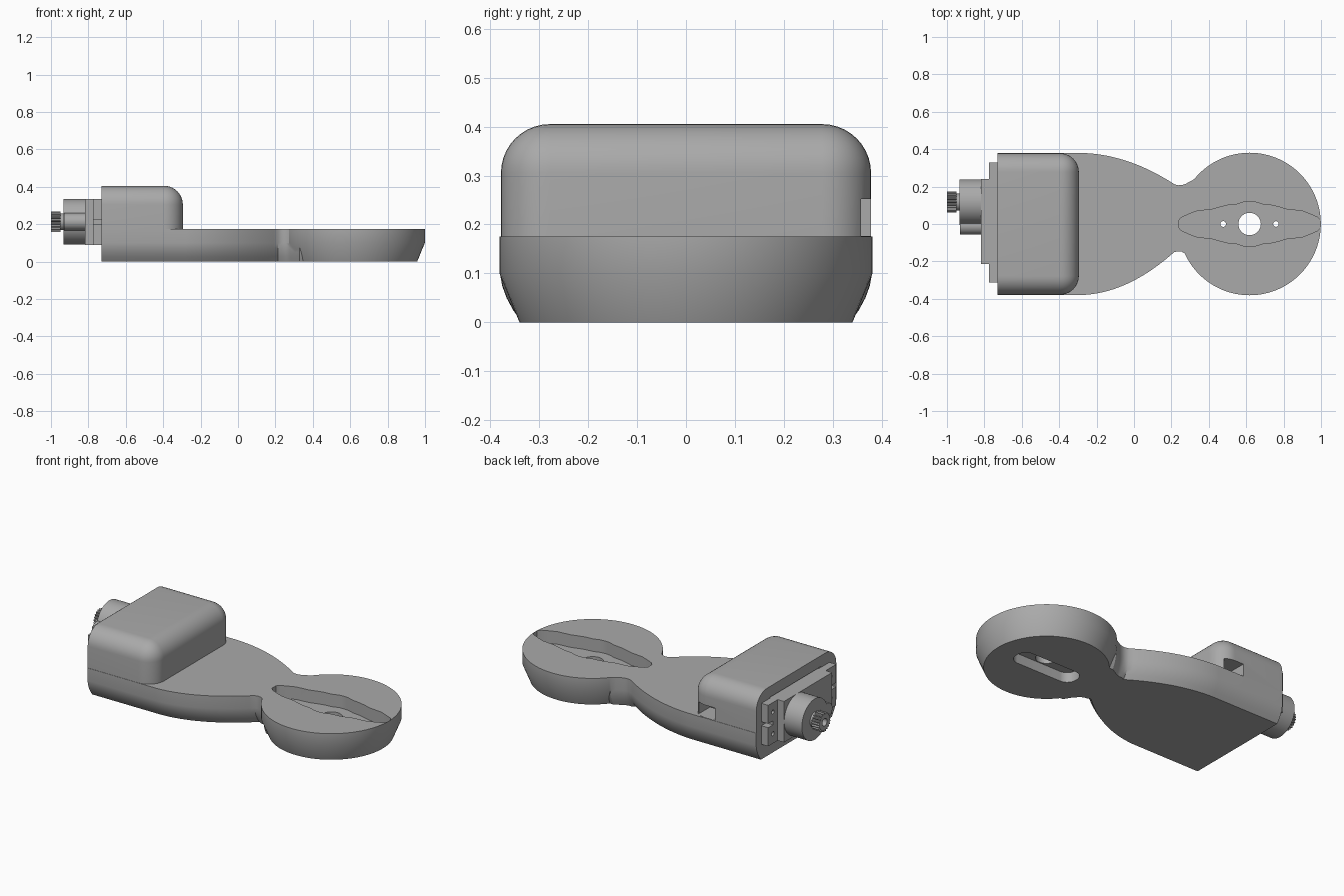
import bpy, bmesh, math
from mathutils import Matrix

if "Cube" in bpy.data.objects:
    bpy.data.objects.remove(bpy.data.objects["Cube"])

grey = bpy.data.materials.new("plain_grey")
grey.use_nodes = True
grey.diffuse_color = (0.4, 0.4, 0.4, 1)
grey.node_tree.nodes["Principled BSDF"].inputs["Base Color"].default_value = (0.4, 0.4, 0.4, 1)


def finish(name, bm):
    bmesh.ops.recalc_face_normals(bm, faces=bm.faces)
    mesh = bpy.data.meshes.new(name)
    bm.to_mesh(mesh)
    bm.free()
    mesh.materials.append(grey)
    ob = bpy.data.objects.new(name, mesh)
    bpy.context.collection.objects.link(ob)
    return ob


def loft(name, rings):
    """Closed solid through a list of equal-length point rings."""
    bm = bmesh.new()
    rows = [[bm.verts.new(p) for p in ring] for ring in rings]
    n = len(rows[0])
    for a, b in zip(rows, rows[1:]):
        for i in range(n):
            j = (i + 1) % n
            bm.faces.new((a[i], a[j], b[j], b[i]))
    bm.faces.new(rows[0])
    bm.faces.new(rows[-1])
    return finish(name, bm)


def box(name, x, y, z, bevel=0, pick=None):
    bm = bmesh.new()
    bmesh.ops.create_cube(bm, size=1)
    for v in bm.verts:
        v.co = [r[0] if c < 0 else r[1] for c, r in zip(v.co, (x, y, z))]
    if bevel:
        edges = [e for e in bm.edges if pick(*((e.verts[0].co + e.verts[1].co) / 2))]
        bmesh.ops.bevel(bm, geom=edges, offset=bevel, segments=10, profile=0.5, affect='EDGES')
    return finish(name, bm)


def rod(name, axis, centre, r, span, sides=64, r2=None):
    """Cylinder along x or z; r2 alternates the radius to make teeth."""
    rings = []
    for s in span:
        ring = []
        for i in range(sides):
            a = 2 * math.pi * i / sides
            k = r2 if r2 and i % 4 > 1 else r
            u, v = centre[0] + k * math.cos(a), centre[1] + k * math.sin(a)
            ring.append((s, u, v) if axis == 'x' else (u, v, s))
        rings.append(ring)
    return loft(name, rings)


def combine(target, other, op):
    mod = target.modifiers.new(op.lower(), 'BOOLEAN')
    mod.operation, mod.solver, mod.object = op, 'EXACT', other
    bpy.context.view_layer.update()
    dg = bpy.context.evaluated_depsgraph_get()
    mesh = bpy.data.meshes.new_from_object(target.evaluated_get(dg))
    target.modifiers.clear()
    target.data = mesh
    bpy.data.objects.remove(other)


# Arm: plan outline with a rounded lower edge and a narrow neck
stations = []
for i in range(25):
    x = -0.73 if i == 0 else -0.3 + 0.515 * i / 24
    t = max(0, x + 0.3)
    stations.append((x, 0.38 - 0.63 * t * t, 0.38 - 0.867 * t * t, 0.045))
for x, left, right in ((0.235, 0.207, 0.146), (0.255, 0.208, 0.148), (0.275, 0.214, 0.16),
                       (0.305, 0.23, 0.195), (0.33, 0.245, 0.235), (0.4, 0.24, 0.24)):
    stations.append((x, left, right, 0.03))
edge = [(0, 0.175), (0, 0.1), (0.1, 0.075), (0.3, 0.05), (0.6, 0.025), (1, 0)]
arm = loft("arm_body", [
    [(x, l - k * d, z) for k, z in edge] + [(x, -r + k * d, z) for k, z in reversed(edge)]
    for x, l, r, d in stations])

# Round pad with a tapered lower half
CX = 0.618
pad = loft("pad", [[(CX + r * math.cos(math.tau * i / 96), r * math.sin(math.tau * i / 96), z)
                    for i in range(96)] for r, z in ((0.34, 0), (0.381, 0.1), (0.381, 0.175))])
combine(arm, pad, 'UNION')

# Raised housing, rounded on the top, sides and inner end
housing = box("housing", (-0.73, -0.295), (-0.378, 0.378), (0.12, 0.405), 0.1,
              lambda x, y, z: (z > 0.4 and x > -0.7) or (x > -0.3 and abs(y) > 0.3))
combine(arm, housing, 'UNION')

# Motor cavity and cable window
combine(arm, box("cavity", (-0.8, -0.33), (-0.24, 0.25), (0.085, 0.34)), 'DIFFERENCE')
combine(arm, box("window", (-0.455, -0.335), (0.2, 0.5), (0.177, 0.252)), 'DIFFERENCE')

# Pocket shaped like a two-armed horn
half = [(0.38, 0.018), (0.365, 0.035), (0.32, 0.055), (0.28, 0.07), (0.2, 0.078),
        (0.16, 0.09), (0.12, 0.1), (0.07, 0.105), (0.03, 0.118), (0, 0.12)]
upper = [(x, y) for x, y in half] + [(-x, y) for x, y in reversed(half[:-1])]
plan = upper + [(x, -y) for x, y in reversed(upper)]
combine(arm, loft("pocket", [[(CX + x, y, z) for x, y in plan] for z in (0.1, 0.3)]), 'DIFFERENCE')

# Rounded slot underneath, then the three through holes
slot = box("slot", (CX - 0.21, CX + 0.21), (-0.065, 0.065), (-0.1, 0.06), 0.06,
           lambda x, y, z: abs(x - CX) > 0.2 and abs(y) > 0.06)
combine(arm, slot, 'DIFFERENCE')
for dx, r in ((0, 0.06), (-0.141, 0.015), (0.141, 0.015)):
    combine(arm, rod("hole", 'z', (CX + dx, 0), r, (-0.1, 0.3), 32), 'DIFFERENCE')

# Motor: case, mounting flange, gear tower and toothed shaft
ZM, YM = 0.213, 0.117
case = box("motor_case", (-0.817, -0.41), (-0.214, 0.24), (0.09, 0.335))
flange = box("motor_flange", (-0.775, -0.728), (-0.313, 0.33), (0.09, 0.335))
for y in (-0.265, 0.285):
    outer = (-0.4, y) if y < 0 else (y, 0.4)
    combine(flange, box("slit", (-0.8, -0.7), outer, (ZM - 0.012, ZM + 0.012)), 'DIFFERENCE')
    for dz in (-0.065, 0.065):
        combine(flange, rod("screw_hole", 'x', (y, ZM + dz), 0.012, (-0.8, -0.7), 16), 'DIFFERENCE')
tower = rod("gear_tower", 'x', (YM, ZM), 0.122, (-0.934, -0.81))
bump = rod("gear_bump", 'x', (-0.01, ZM), 0.046, (-0.93, -0.81), 32)
collar = rod("shaft_collar", 'x', (YM, ZM), 0.045, (-0.955, -0.93), 32)
shaft = rod("toothed_shaft", 'x', (YM, ZM), 0.056, (-1.0, -0.95), 84, 0.048)
combine(shaft, rod("shaft_hole", 'x', (YM, ZM), 0.022, (-1.1, -0.96), 24), 'DIFFERENCE')

# Smooth the curves and keep the corners sharp
bpy.ops.object.select_all(action='DESELECT')
for ob in (arm, case, flange, tower, bump, collar, shaft):
    ob.select_set(True)
    bpy.context.view_layer.objects.active = ob
bpy.ops.object.shade_smooth_by_angle(angle=math.radians(30))
